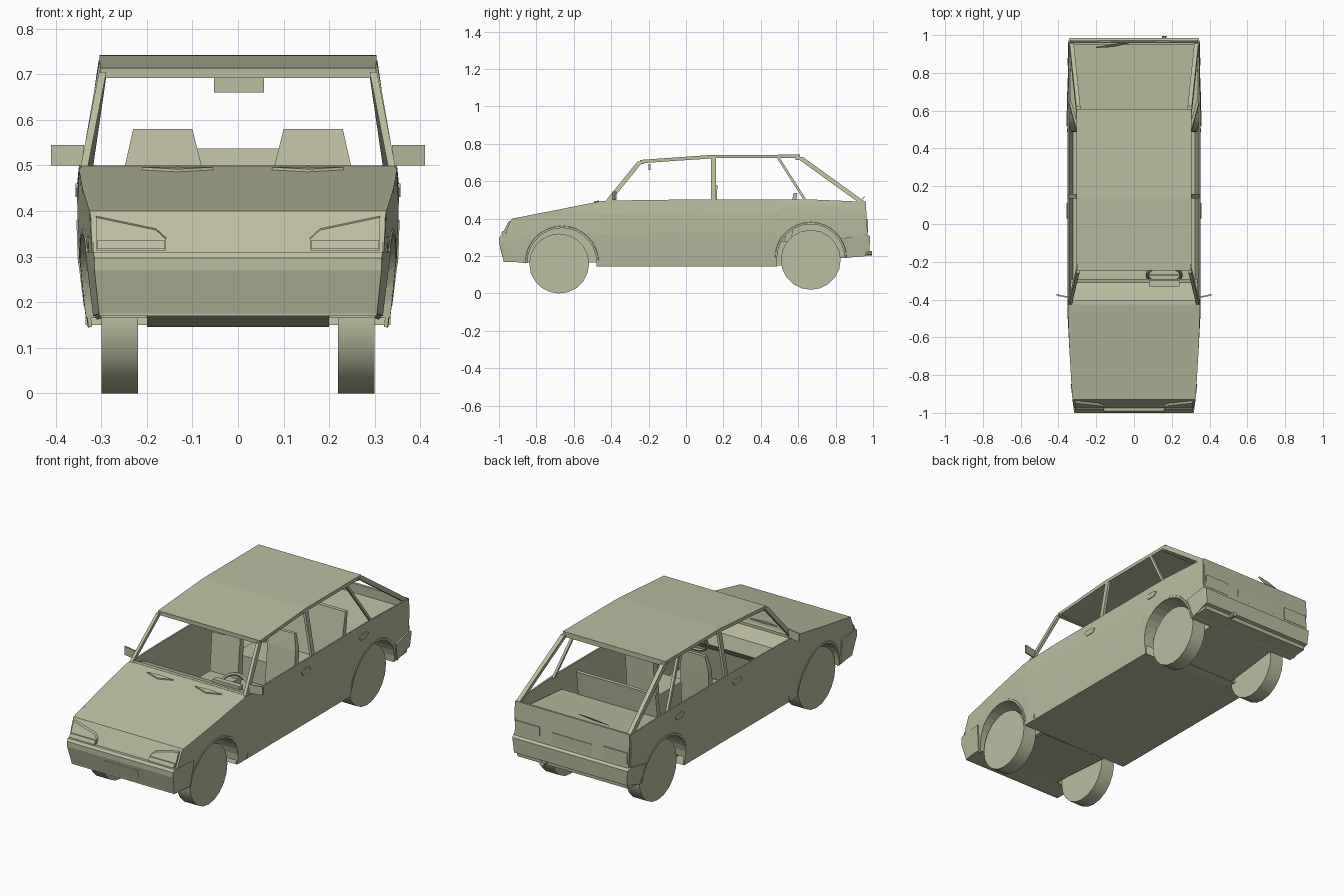
import bpy, bmesh, math
from mathutils import Vector

old = bpy.data.objects.get("Cube")
if old:
    bpy.data.objects.remove(old, do_unlink=True)

PAINT = (0.50, 0.51, 0.35, 1)
paint = bpy.data.materials.new("khaki_paint")
paint.use_nodes = True
paint.diffuse_color = PAINT
paint.node_tree.nodes["Principled BSDF"].inputs["Base Color"].default_value = PAINT


# ---- helpers ----
def finish(name, bm, mirror=False, thick=0):
    bmesh.ops.recalc_face_normals(bm, faces=bm.faces)
    me = bpy.data.meshes.new(name)
    bm.to_mesh(me)
    bm.free()
    me.materials.append(paint)
    ob = bpy.data.objects.new(name, me)
    bpy.context.collection.objects.link(ob)
    if thick:
        mod = ob.modifiers.new("thickness", 'SOLIDIFY')
        mod.thickness, mod.offset = thick, 0
    if mirror:
        ob.modifiers.new("mirror", 'MIRROR')
    return ob


def grid(bm, rows):
    vs = [[bm.verts.new(p) for p in r] for r in rows]
    for a, b in zip(vs, vs[1:]):
        for i in range(len(a) - 1):
            bm.faces.new((a[i], a[i + 1], b[i + 1], b[i]))
    return vs


def hull(name, pts, mirror=False):
    bm = bmesh.new()
    for p in pts:
        bm.verts.new(p)
    bmesh.ops.convex_hull(bm, input=bm.verts[:])
    return finish(name, bm, mirror)


def box(name, lo, hi, mirror=False):
    return hull(name, [(x, y, z) for x in (lo[0], hi[0]) for y in (lo[1], hi[1])
                       for z in (lo[2], hi[2])], mirror)


def plate(name, pts, push, mirror=False):
    """Flat polygon given a little thickness along push."""
    off = Vector(push)
    return hull(name, [Vector(p) + off * k for p in pts for k in (-1, 1)], mirror)


def beam(name, a, b, size):
    sx, sy = size
    return hull(name, [Vector(p) + Vector((i * sx, j * sy, 0)) for p in (a, b)
                       for i in (-.5, .5) for j in (-.5, .5)], True)


def cross(name, pts, thick=0):
    """Strip running across the car; points are y, z, half width."""
    bm = bmesh.new()
    grid(bm, [[(-w, y, z), (w, y, z)] for y, z, w in pts])
    return finish(name, bm, thick=thick)


def lerp(table, v):
    for (a, fa), (b, fb) in zip(table, table[1:]):
        if v <= b:
            return fa + (fb - fa) * max(0, v - a) / (b - a)
    return table[-1][1]


def width(y, z):
    w = lerp([(.14, .325), (.3, .345), (.45, .35), (.51, .344)], z)
    return w + lerp([(-1, -.03), (-.45, 0), (.65, 0), (1, -.008)], y)


def top(y):
    return lerp([(-1, .387), (-.93, .4), (-.42, .5), (.65, .503), (.96, .49)], y)


def nose(z):
    return -.975 + max(0, z - .31) * .5


ARCHES = [("front", -.663, .165, .185), ("rear", .667, .19, .18)]


def bottom(y):
    for _, cy, cz, r in ARCHES:
        if abs(y - cy) < r:
            return cz + math.sqrt(r * r - (y - cy) ** 2)
    return lerp([(-.87, .17), (-.8, .145), (.5, .145), (.84, .19), (.96, .2)], y)


# ---- body sides with wheel arch cutouts ----
cols = [-.975, -.93, -.45, -.2, .14, .4, .9, .96]
for _, cy, cz, r in ARCHES:
    cols += [cy - r * math.cos(math.pi * i / 14) for i in range(1, 14)]
    cols += [cy - r - .001, cy - r + .001, cy + r - .001, cy + r + .001]
rows = []
for y in sorted(cols):
    lo, hi = bottom(y), top(y)
    zs = [lo + (hi - lo) * t for t in (0, .25, .5, .8, 1)]
    rows.append([(width(y, z), max(y, nose(z)), z) for z in zs])
bm = bmesh.new()
grid(bm, rows)
finish("body_side", bm, True, .008)

# ---- wheel wells with raised lips, and wheels ----
for tag, cy, cz, r in ARCHES:
    bm = bmesh.new()
    rings = []
    for dr, out in ((.014, 0), (.01, .007), (0, .007), (0, None)):
        ring = []
        for i in range(17):
            a = math.pi * i / 16
            y, z = cy - (r + dr) * math.cos(a), cz + (r + dr) * math.sin(a)
            ring.append((.2 if out is None else width(y, z) + out, y, z))
        rings.append(ring)
    bm.faces.new(grid(bm, rings)[-1])
    finish(tag + "_wheel_well", bm, True)

    bm = bmesh.new()
    bmesh.ops.create_cone(bm, cap_ends=True, segments=20, radius1=.16, radius2=.16, depth=.08)
    for v in bm.verts:
        x, y, z = v.co
        v.co = (.26 + z, cy + (-.015 if cy < 0 else 0) + x, y + (.16 if cy < 0 else .18))
    wheel = finish(tag + "_wheel", bm, True)
    for p in wheel.data.polygons:
        p.use_smooth = len(p.vertices) == 4
    wheel.data.set_sharp_from_angle(angle=math.radians(40))

# ---- hood, nose, tail and floor ----
cross("hood", [(y, top(y), width(y, top(y))) for y in (-.42, -.6, -.93)])
cross("nose_panel", [(nose(z), z, width(nose(z), z)) for z in (.4, .31, .17)])
cross("tail_panel", [(y, z, width(y, z)) for y, z in ((.955, .492), (.965, .31), (.955, .2))], .012)
cross("front_floor", [(-.97, .17, .3), (-.85, .17, .31)])
cross("engine_floor", [(-.85, .17, .2), (-.48, .145, .2)])
cross("main_floor", [(-.478, .145, .325), (.487, .145, .325)])
cross("axle_floor", [(.487, .145, .2), (.847, .19, .2)])
cross("rear_floor", [(.847, .19, .33), (.96, .2, .33)])

# ---- roof and pillars ----
cross("roof", [(-.245, .705, .303), (.14, .732, .304), (.61, .733, .304)], .018)
beam("windshield_pillar", (.338, -.415, .495), (.297, -.245, .705), (.016, .03))
beam("center_pillar", (.338, .147, .495), (.297, .147, .73), (.014, .026))
beam("rear_door_pillar", (.338, .64, .495), (.297, .49, .73), (.014, .016))
beam("hatch_pillar", (.33, .937, .49), (.295, .605, .73), (.022, .04))
beam("roof_rail", (.296, -.245, .698), (.296, .14, .722), (.016, .014))
box("windshield_header", (-.3, -.245, .692), (.3, -.225, .71))
box("hatch_header", (-.3, .585, .715), (.3, .61, .735))
box("cowl", (-.335, -.425, .485), (.335, -.405, .5))

# ---- bumpers ----
FRONT = [(-.848, .31, .335), (-.99, .31, .318), (-1, .297, .315), (-1, .27, .315),
         (-.975, .175, .305), (-.86, .17, .318)]
REAR = [(.84, .295, .352), (.965, .318, .348), (.985, .305, .342), (.98, .225, .335), (.87, .19, .335)]
for name, prof in (("front_bumper", FRONT), ("rear_bumper", REAR)):
    hull(name, [(s * w, y, z) for y, z, w in prof for s in (-1, 1)])

# ---- lights, plates and exhaust ----
plate("headlight", [(x, nose(z) - .004, z) for x, z in
                    ((.312, .388), (.18, .36), (.158, .34), (.158, .315), (.312, .315))],
      (0, -.008, -.002), True)
plate("headlight_sill", [(x, nose(z) - .014, z) for x, z in
                         ((.16, .335), (.31, .335), (.31, .317), (.16, .317))], (0, -.004, 0), True)
plate("front_number_plate", [(x, -1 + (.27 - z) * .26 + .003, z) for x in (-.1, .1)
                             for z in (.195, .25)], (0, -.004, 0))
plate("tail_light", [(x, .968, z) for x in (.19, .33) for z in (.325, .395)], (0, .004, 0), True)
plate("rear_number_plate", [(x, .967, z) for x in (-.12, .12) for z in (.33, .385)], (0, .003, 0))
bm = bmesh.new()
bmesh.ops.create_cone(bm, cap_ends=True, segments=10, radius1=.013, radius2=.013, depth=.12)
for v in bm.verts:
    v.co = (.16 + v.co.x, .935 + v.co.z, .215 + v.co.y)
finish("exhaust_pipe", bm)

# ---- mirrors, handles, wipers ----
plate("side_mirror", [(x, y, z) for x, y in ((.338, -.39), (.41, -.375)) for z in (.5, .545)],
      (0, .004, 0), True)
box("inner_mirror", (-.053, -.2, .66), (.057, -.19, .692))
for tag, y in (("front", .07), ("rear", .56)):
    plate(tag + "_door_handle", [(.353, y + dy, .445 + dz) for dy, dz in
          ((-.04, .006), (-.025, .015), (.025, .015), (.04, .006), (.025, -.014), (-.025, -.014))],
          (.004, 0, 0), True)
for x in (-.133, .153):
    plate("hood_washer", [(x + dx, y, top(y) + .003) for dx, y in
          ((-.078, -.47), (0, -.465), (.078, -.47), (0, -.492))], (0, 0, .003))
plate("rear_wiper", [(-.2, .935, .495), (-.1, .95, .515), (-.03, .958, .52), (-.11, .94, .5)], (0, .003, .003))

# ---- interior ----
cross("dashboard", [(y, z, .335) for y, z in
      ((-.41, .488), (-.36, .475), (-.31, .46), (-.29, .39), (-.36, .33), (-.4, .15))])
box("instrument_hood", (.08, -.33, .44), (.24, -.3, .482))
bpy.ops.mesh.primitive_torus_add(location=(.16, -.27, .41), rotation=(math.radians(60), 0, 0),
                                 major_radius=.09, minor_radius=.009, major_segments=20, minor_segments=6)
ring = bpy.context.object
ring.name = "steering_wheel"
ring.data.materials.append(paint)
box("steering_spoke", (.075, -.275, .402), (.245, -.265, .418))
hull("seat_back", [(x, y, z) for x, y, z in
     ((.08, .11, .25), (.245, .11, .25), (.08, .15, .25), (.245, .15, .25),
      (.08, .135, .5), (.248, .135, .5), (.08, .165, .5), (.248, .165, .5),
      (.1, .15, .58), (.23, .15, .58), (.1, .168, .58), (.23, .168, .58))], True)
box("seat_cushion", (.08, -.1, .15), (.245, .14, .27), True)
box("rear_bench", (-.25, .33, .15), (.25, .54, .28))
hull("rear_bench_back", [(s * .235, y, z) for s in (-1, 1) for y, z in
     ((.52, .25), (.56, .25), (.575, .537), (.595, .537))])
cross("luggage_shelf", [(.575, .41, .335), (.955, .44, .335)])
